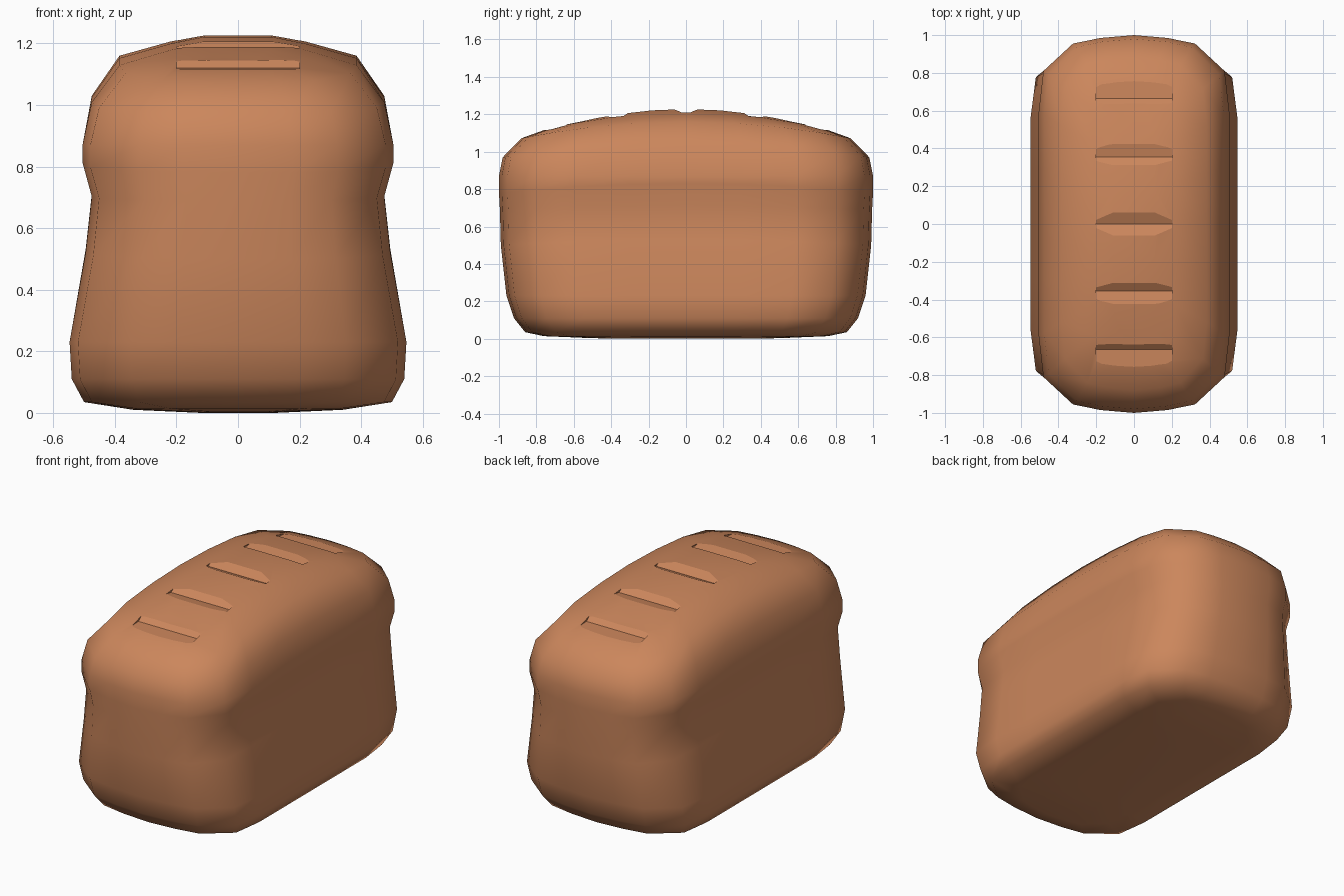
import bpy, bmesh

if "Cube" in bpy.data.objects:
    bpy.data.objects.remove(bpy.data.objects["Cube"])

crust = bpy.data.materials.new("golden_crust")
crust.diffuse_color = (0.6, 0.24, 0.107, 1)
crust.use_nodes = True
crust.node_tree.nodes["Principled BSDF"].inputs["Base Color"].default_value = crust.diffuse_color

# Right half of the plan outline, front half only (x, y as fractions)
quarter = [(0, -1), (0.35, -0.985), (0.64, -0.955), (0.95, -0.81),
           (1, -0.59), (1, -0.3), (1, 0)]
half = quarter + [(x, -y) for x, y in reversed(quarter[:-1])]
plan = half + [(-x, y) for x, y in reversed(half[1:-1])]

# Stacked rings: half width, half length, height at the middle, height at the ends
rings = [
    (0.12, 0.50, 0.000, 0.003), (0.34, 0.76, 0.010, 0.014), (0.50, 0.86, 0.035, 0.035),
    (0.54, 0.92, 0.11, 0.11), (0.547, 0.96, 0.23, 0.23), (0.495, 0.99, 0.53, 0.50),
    (0.475, 0.995, 0.71, 0.69), (0.505, 1.00, 0.83, 0.78), (0.505, 1.00, 0.87, 0.87),
    (0.475, 0.98, 1.03, 0.97), (0.385, 0.88, 1.16, 1.072), (0.22, 0.73, 1.206, 1.126),
    (0.11, 0.60, 1.228, 1.152),
]


def make_object(name, bm, smooth):
    bmesh.ops.recalc_face_normals(bm, faces=bm.faces)
    for f in bm.faces:
        f.smooth = smooth
    mesh = bpy.data.meshes.new(name)
    bm.to_mesh(mesh)
    bm.free()
    mesh.materials.append(crust)
    obj = bpy.data.objects.new(name, mesh)
    bpy.context.collection.objects.link(obj)
    return obj


# Loaf body
bm = bmesh.new()
levels = [[bm.verts.new((hw * x, hl * y, ze + (zm - ze) * (1 - y * y))) for x, y in plan]
          for hw, hl, zm, ze in rings]
n = len(plan)
for low, high in zip(levels, levels[1:]):
    for i in range(n):
        j = (i + 1) % n
        bm.faces.new((low[i], low[j], high[j], high[i]))
# Bottom and top caps, bridged from right to left
for ring in (levels[0], levels[-1]):
    for i in range(len(half) - 1):
        quad = [ring[i], ring[i + 1], ring[(n - i - 1) % n], ring[(n - i) % n]]
        bm.faces.new(list(dict.fromkeys(quad)))
loaf = make_object("bread_loaf", bm, True)

# V-shaped wedges for the five baker's slashes
bm = bmesh.new()
for y, z in ((-0.665, 1.12), (-0.355, 1.177), (0, 1.2), (0.355, 1.177), (0.665, 1.12)):
    tilt = -0.09 * y
    section = [(0, 0), (0.13, 0.055 + tilt), (0.13, 0.3), (-0.13, 0.3), (-0.13, 0.055 - tilt)]
    a, b = [[bm.verts.new((x, y + dy, z + dz)) for dy, dz in section] for x in (-0.2, 0.2)]
    bm.faces.new(a)
    bm.faces.new(b)
    for i in range(5):
        j = (i + 1) % 5
        bm.faces.new((a[i], a[j], b[j], b[i]))
cutter = make_object("slash_cutter", bm, False)
cutter.hide_render = True

mod = loaf.modifiers.new("slashes", 'BOOLEAN')
mod.operation = 'DIFFERENCE'
mod.solver = 'EXACT'
mod.object = cutter
bpy.context.view_layer.objects.active = loaf
loaf.select_set(True)
bpy.ops.object.modifier_apply(modifier=mod.name)
bpy.data.objects.remove(cutter, do_unlink=True)
